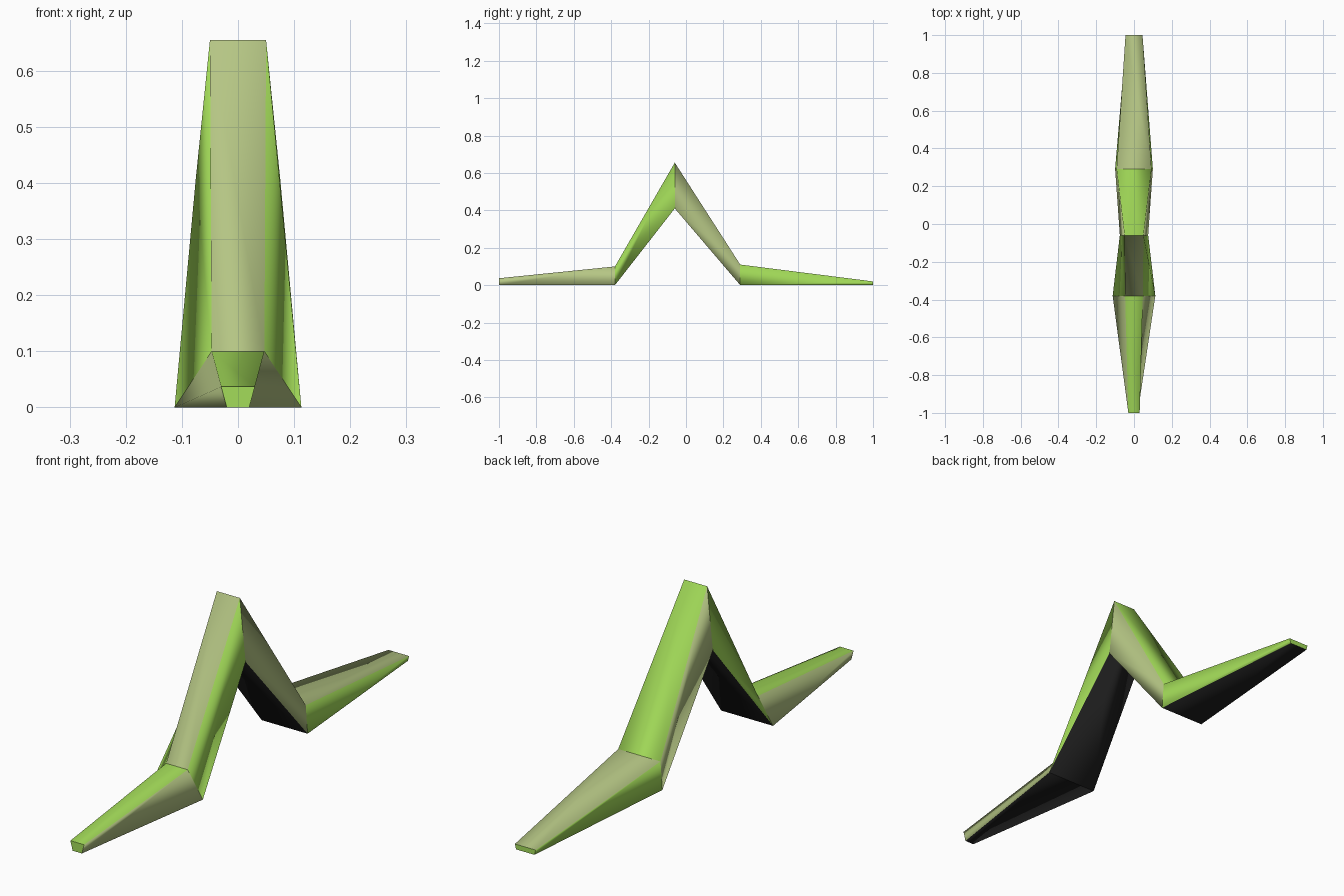
import bpy
import bmesh

if "Cube" in bpy.data.objects:
    bpy.data.objects.remove(bpy.data.objects["Cube"], do_unlink=True)


def material(name, colour):
    mat = bpy.data.materials.new(name)
    mat.use_nodes = True
    mat.diffuse_color = (*colour, 1)
    bsdf = mat.node_tree.nodes["Principled BSDF"]
    bsdf.inputs["Base Color"].default_value = (*colour, 1)
    bsdf.inputs["Roughness"].default_value = 0.8
    return mat


GREEN, KHAKI, BLACK = range(3)
materials = [
    material("bright green", (0.37, 0.72, 0.10)),
    material("khaki green", (0.46, 0.56, 0.23)),
    material("black underside", (0.013, 0.013, 0.013)),
]

# Stations along the limb: y, bottom z, bottom half width, top z, top half width
stations = [
    (-1.0, 0, 0.02, 0.037, 0.03),
    (-0.38, 0, 0.113, 0.10, 0.047),
    (-0.06, 0.41, 0.075, 0.655, 0.05),
    (0.29, 0, 0.10, 0.11, 0.092),
    (1.0, 0, 0.04, 0.02, 0.045),
]
# Colours of the top and the sides alternate from segment to segment
segment_colours = [(GREEN, KHAKI), (KHAKI, GREEN), (GREEN, KHAKI), (KHAKI, GREEN)]

bm = bmesh.new()
rings = [[bm.verts.new(p) for p in
          ((-wb, y, zb), (wb, y, zb), (wt, y, zt), (-wt, y, zt))]
         for y, zb, wb, zt, wt in stations]

# Four-sided segments between neighbouring stations
for a, b, (top, side) in zip(rings, rings[1:], segment_colours):
    for i, colour in enumerate((BLACK, side, top, side)):
        j = (i + 1) % 4
        bm.faces.new((a[i], a[j], b[j], b[i])).material_index = colour

# End caps
for ring in (rings[0], rings[-1]):
    bm.faces.new(ring).material_index = GREEN

bmesh.ops.recalc_face_normals(bm, faces=bm.faces)

# Soft along the length, crisp at the joints and tips
for face in bm.faces:
    face.smooth = True
for edge in bm.edges:
    a, b = edge.verts
    edge.smooth = abs(a.co.y - b.co.y) > 0.01

mesh = bpy.data.meshes.new("bent_limb")
bm.to_mesh(mesh)
bm.free()
for mat in materials:
    mesh.materials.append(mat)
limb = bpy.data.objects.new("bent_limb", mesh)
bpy.context.collection.objects.link(limb)
